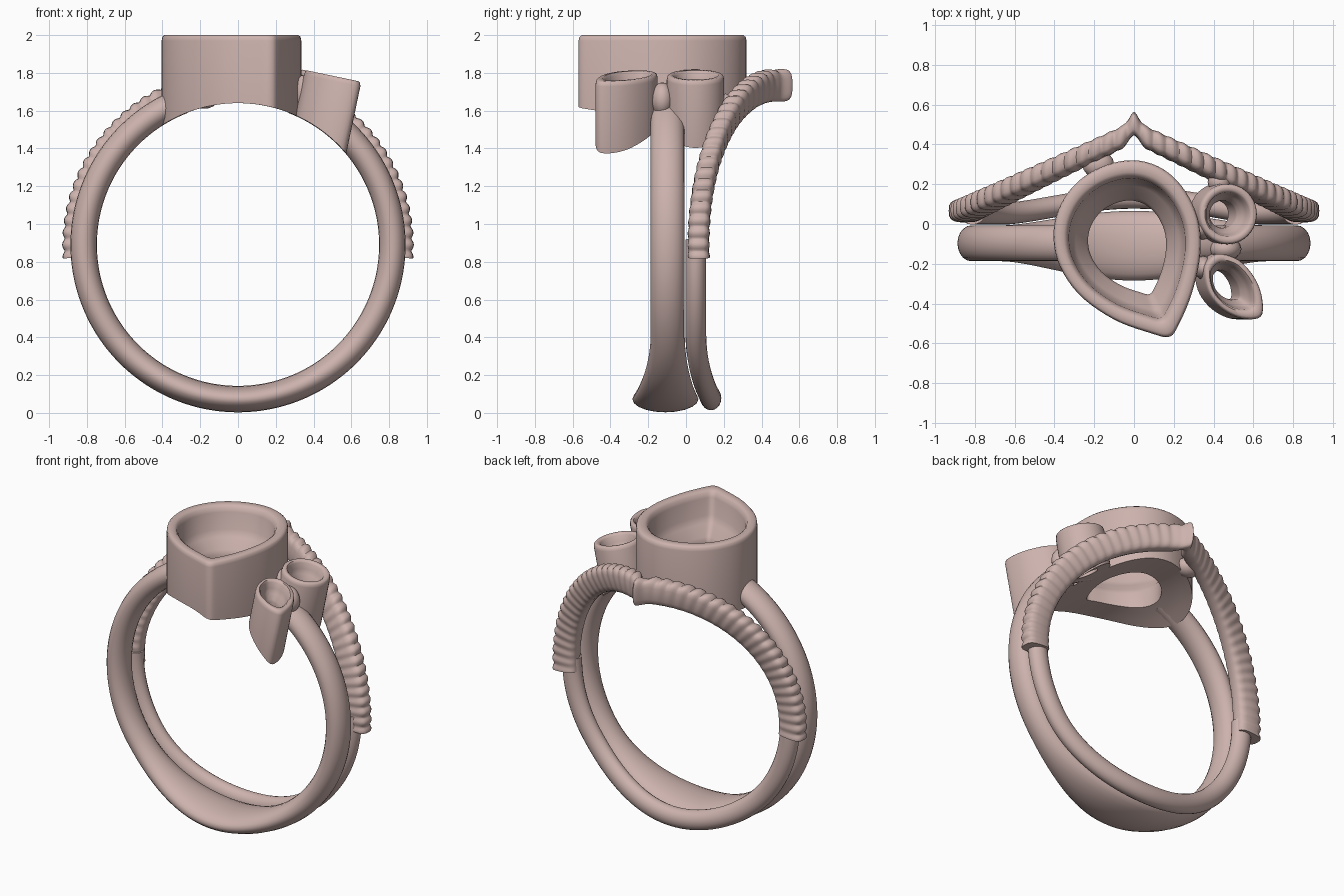
import bpy, bmesh
from math import sin, cos, pi, radians, sqrt, exp, copysign
from mathutils import Vector

if "Cube" in bpy.data.objects:
    bpy.data.objects.remove(bpy.data.objects["Cube"])

CENTRE_Z, INNER_R = 0.89, 0.75

metal = bpy.data.materials.new("rose_metal")
metal.use_nodes = True
metal.diffuse_color = (0.61, 0.45, 0.42, 1)
metal.node_tree.nodes["Principled BSDF"].inputs["Base Color"].default_value = (0.61, 0.45, 0.42, 1)


def finish(name, bm, angle=50):
    bmesh.ops.recalc_face_normals(bm, faces=bm.faces)
    mesh = bpy.data.meshes.new(name)
    bm.to_mesh(mesh)
    bm.free()
    mesh.materials.append(metal)
    obj = bpy.data.objects.new(name, mesh)
    bpy.context.collection.objects.link(obj)
    bpy.ops.object.select_all(action="DESELECT")
    bpy.context.view_layer.objects.active = obj
    obj.select_set(True)
    bpy.ops.object.shade_smooth_by_angle(angle=radians(angle))
    return obj


def skin(name, rings, loop):
    """Join closed rings of points; loop them back to the start or cap the ends."""
    bm = bmesh.new()
    vs = [[bm.verts.new(p) for p in ring] for ring in rings]
    n = len(vs[0])
    pairs = list(zip(vs, vs[1:])) + ([(vs[-1], vs[0])] if loop else [])
    for a, b in pairs:
        for i in range(n):
            j = (i + 1) % n
            bm.faces.new((a[i], a[j], b[j], b[i]))
    if not loop:
        bm.faces.new(vs[0])
        bm.faces.new(vs[-1])
    return finish(name, bm)


def sweep(name, start, end, steps, section, sides=20, power=1.0):
    """Sweep an oval around the finger; angles in degrees from the top.
    section(angle) gives radius, radial half size, y and y half size."""
    rings = []
    for k in range(steps + 1):
        deg = start + (end - start) * k / steps
        a = radians(deg)
        r, hr, y, hy = section(deg)
        ring = []
        for i in range(sides):
            t = 2 * pi * i / sides
            c = copysign(abs(cos(t)) ** power, cos(t))
            s = copysign(abs(sin(t)) ** power, sin(t))
            rad = r + hr * c
            ring.append((rad * sin(a), y + hy * s, CENTRE_Z + rad * cos(a)))
        rings.append(ring)
    return skin(name, rings, False)


def smooth_outline(points, cuts=5):
    """Closed Catmull-Rom curve through a few points."""
    pts = [Vector(p) for p in points]
    n = len(pts)
    out = []
    for i in range(n):
        a, b, c, d = (pts[(i + k - 1) % n] for k in range(4))
        for k in range(cuts):
            t = k / cuts
            out.append(0.5 * (2 * b + (c - a) * t + (2 * a - 5 * b + 4 * c - d) * t * t
                              + (3 * b - a - 3 * c + d) * t ** 3))
    return out


def to_finger(p, d):
    """Slide a point along d until it meets the finger hole."""
    b = p.x * d.x + (p.z - CENTRE_Z) * d.z
    q = d.x ** 2 + d.z ** 2
    c = p.x ** 2 + (p.z - CENTRE_Z) ** 2 - INNER_R ** 2
    return p + d * ((-b - sqrt(max(b * b - q * c, 0))) / q)


def cup(name, outline, centre, top, slope, profile):
    """Hollow setting; profile holds (scale, depth), depth None meaning the finger hole."""
    centre = Vector(centre)
    down = Vector((-slope, 0, -1)).normalized()
    rings = []
    for scale, depth in profile:
        ring = []
        for p in outline:
            q = centre + (p - centre) * scale
            v = Vector((q.x, q.y, top - slope * (q.x - centre.x)))
            ring.append(to_finger(v, down) if depth is None else v + down * depth)
        rings.append(ring)
    return skin(name, rings, True)


def flare(deg):
    """Widening towards the bottom of the ring, 0 to 1."""
    t = max(0, 1 - abs(180 - deg) / 55)
    return t * t * (3 - 2 * t)


# Front band, open under the main setting and wide at the bottom
def front_section(deg):
    f = flare(deg)
    return 0.817, 0.07, -0.097 - 0.012 * f, 0.09 + 0.085 * f


sweep("front_band", 21, 339, 160, front_section)


# Lower half of the rear band
def rear_section(deg):
    f = flare(deg)
    return 0.812, 0.064, 0.052 + 0.08 * f, 0.055


sweep("rear_band", 88, 272, 100, rear_section)


# Ribbed chevron forming the upper half of the rear band
def chevron_section(deg):
    x = abs(0.86 * sin(radians(deg)))
    rib = 0.5 + 0.5 * cos(radians(deg * 88))
    outer = 0.917 + 0.014 * sqrt(rib)
    inner = 0.758
    peak = 0.043 * exp(-(x / 0.035) ** 2)
    y = 0.462 - 0.46 * x
    return (outer + inner) / 2, (outer - inner) / 2, y + peak, 0.054 + 0.005 * rib


sweep("ribbed_chevron", -94.5, 94.5, 420, chevron_section, 20, 0.65)

# Large pear-shaped setting
pear = smooth_outline([(-0.03, 0.32), (-0.2, 0.27), (-0.33, 0.16), (-0.4, 0), (-0.385, -0.18),
                       (-0.28, -0.35), (-0.1, -0.48), (0.09, -0.55), (0.175, -0.567),
                       (0.22, -0.515), (0.29, -0.35), (0.333, -0.15), (0.32, 0.03),
                       (0.24, 0.19), (0.12, 0.29)])
cup("main_setting", pear, (-0.035, -0.11), 2.0, 0,
    [(1, None), (1, 0.03), (0.99, 0.01), (0.96, 0), (0.86, 0), (0.82, 0.012), (0.79, 0.04),
     (0.76, 0.15), (0.7, 0.19), (0.56, 0.25), (0.53, 0.28), (0.53, None), (0.68, None), (0.84, None)])

# Two small tilted settings beside it
small_profile = [(1, None), (1, 0.025), (0.97, 0.006), (0.92, 0), (0.8, 0), (0.73, 0.012),
                 (0.68, 0.05), (0.6, 0.08), (0.47, 0.11), (0.45, 0.13), (0.45, None), (0.72, None)]
disc = [Vector((0.475 + 0.147 * cos(t * pi / 20), 0.05 + 0.152 * sin(t * pi / 20))) for t in range(40)]
cup("small_round_setting", disc, (0.468, 0.048), 1.79, 0.21, small_profile)
drop = smooth_outline([(0.355, -0.25), (0.37, -0.19), (0.43, -0.15), (0.53, -0.18), (0.61, -0.27),
                       (0.648, -0.37), (0.642, -0.465), (0.55, -0.475), (0.45, -0.43), (0.38, -0.35)])
cup("small_pear_setting", drop, (0.475, -0.3), 1.79, 0.21, small_profile)


# Solder joints between the settings and the chevron
def joint(name, place, size):
    bm = bmesh.new()
    bmesh.ops.create_uvsphere(bm, u_segments=16, v_segments=10, radius=1)
    for v in bm.verts:
        v.co = Vector(a * b + c for a, b, c in zip(v.co, size, place))
    finish(name, bm)


joint("chevron_joint", (-0.18, 0.3, 1.67), (0.08, 0.07, 0.06))
joint("round_setting_joint", (0.43, 0.21, 1.62), (0.06, 0.06, 0.07))
joint("main_to_round_joint", (0.345, -0.02, 1.69), (0.05, 0.06, 0.1))
joint("main_to_pear_joint", (0.35, -0.22, 1.69), (0.05, 0.06, 0.1))
joint("small_settings_joint", (0.46, -0.125, 1.66), (0.08, 0.06, 0.09))
